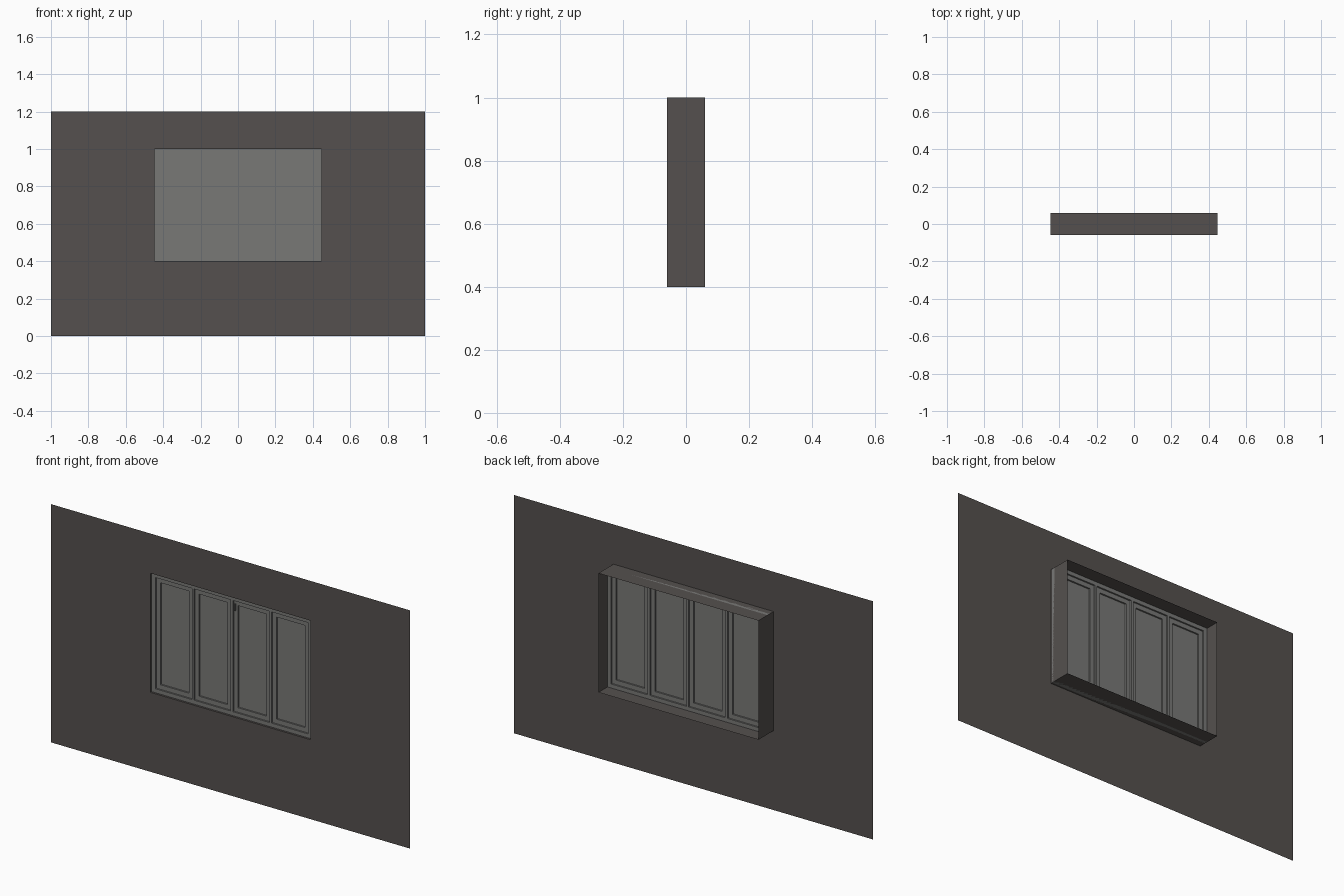
import bpy, bmesh

if "Cube" in bpy.data.objects:
    bpy.data.objects.remove(bpy.data.objects["Cube"])

def material(name, rgb):
    m = bpy.data.materials.new(name)
    m.diffuse_color = (*rgb, 1)
    m.use_nodes = True
    m.node_tree.nodes["Principled BSDF"].inputs["Base Color"].default_value = m.diffuse_color
    return m

WALL = material("wall brown grey", (0.090, 0.081, 0.077))
GREY = material("window grey", (0.190, 0.190, 0.183))

def finish(bm, name, mat):
    me = bpy.data.meshes.new(name)
    bm.to_mesh(me)
    bm.free()
    me.materials.append(mat)
    ob = bpy.data.objects.new(name, me)
    bpy.context.collection.objects.link(ob)
    return ob

def box(name, x0, x1, y0, y1, z0, z1, mat):
    bm = bmesh.new()
    bmesh.ops.create_cube(bm, size=1)
    for v in bm.verts:
        v.co = ((x0 + x1) / 2 + v.co.x * (x1 - x0),
                (y0 + y1) / 2 + v.co.y * (y1 - y0),
                (z0 + z1) / 2 + v.co.z * (z1 - z0))
    return finish(bm, name, mat)

def ring(bm, x0, x1, z0, z1, y):
    return [bm.verts.new(p) for p in
            ((x0, y, z0), (x1, y, z0), (x1, y, z1), (x0, y, z1))]

def bridge(bm, a, b):
    for i in range(4):
        j = (i + 1) % 4
        bm.faces.new((a[i], a[j], b[j], b[i]))

def border(name, x0, x1, z0, z1, w, y0, y1, mat):
    """Rectangular frame of width w, closed on all sides."""
    bm = bmesh.new()
    fo = ring(bm, x0, x1, z0, z1, y0)
    fi = ring(bm, x0 + w, x1 - w, z0 + w, z1 - w, y0)
    bo = ring(bm, x0, x1, z0, z1, y1)
    bi = ring(bm, x0 + w, x1 - w, z0 + w, z1 - w, y1)
    for a, b in ((fo, fi), (fi, bi), (bi, bo), (bo, fo)):
        bridge(bm, a, b)
    bmesh.ops.recalc_face_normals(bm, faces=bm.faces)
    return finish(bm, name, mat)

HX, Z0, Z1 = 0.446, 0.4, 1.0     # opening

# wall sheet with an opening, and the reveal running back from it
bm = bmesh.new()
outer = ring(bm, -1, 1, 0, 1.2, -0.06)
front = ring(bm, -HX, HX, Z0, Z1, -0.06)
back = ring(bm, -HX, HX, Z0, Z1, 0.06)
bridge(bm, outer, front)
bridge(bm, front, back)
finish(bm, "wall_with_reveal", WALL)

# outer window frame
FW, MW = 0.02, 0.012
border("window_frame", -HX, HX, Z0, Z1, FW, -0.05, -0.012, GREY)

# mullions, sashes and panes
inner = HX - FW
pw = (2 * inner - 3 * MW) / 4
for i in range(4):
    x0 = -inner + i * (pw + MW)
    x1 = x0 + pw
    border(f"sash_{i+1}", x0, x1, Z0 + FW, Z1 - FW, 0.023, -0.042, -0.02, GREY)
    box(f"pane_{i+1}", x0 + 0.023, x1 - 0.023, -0.034, -0.028,
        Z0 + FW + 0.023, Z1 - FW - 0.023, GREY)
    if i < 3:
        box(f"mullion_{i+1}", x1, x1 + MW, -0.05, -0.012, Z0 + FW, Z1 - FW, GREY)

# small latch on the third sash
box("latch", 0.013, 0.019, -0.05, -0.042, 0.93, 0.965, GREY)
